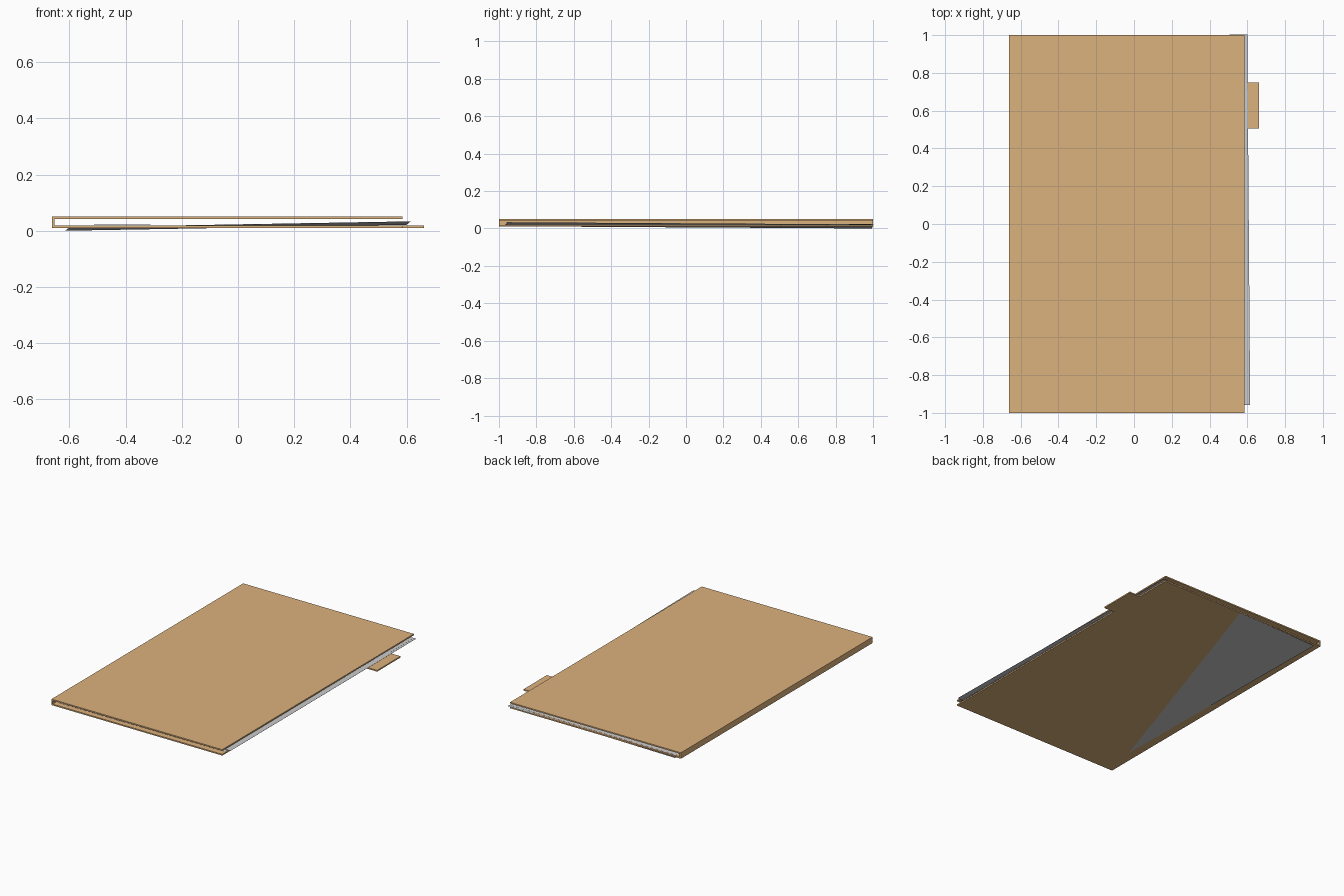
import bpy, bmesh, math
from mathutils import Matrix, Vector

if "Cube" in bpy.data.objects:
    bpy.data.objects.remove(bpy.data.objects["Cube"])

manila = bpy.data.materials.new("manila_card")
manila.diffuse_color = (0.716, 0.445, 0.205, 1)
manila.use_nodes = True
manila.node_tree.nodes["Principled BSDF"].inputs["Base Color"].default_value = manila.diffuse_color


def finish(name, bm, mat=None):
    bmesh.ops.recalc_face_normals(bm, faces=bm.faces)
    me = bpy.data.meshes.new(name)
    bm.to_mesh(me)
    bm.free()
    ob = bpy.data.objects.new(name, me)
    bpy.context.collection.objects.link(ob)
    if mat:
        me.materials.append(mat)
    return ob


def extrude_profile(name, pts, y0, y1, mat):
    """Extrude an (x, z) outline along y."""
    bm = bmesh.new()
    face = bm.faces.new([bm.verts.new((x, y0, z)) for x, z in pts])
    ext = bmesh.ops.extrude_face_region(bm, geom=[face])
    verts = [v for v in ext["geom"] if isinstance(v, bmesh.types.BMVert)]
    bmesh.ops.translate(bm, verts=verts, vec=(0, y1 - y0, 0))
    return finish(name, bm, mat)


def sheet(name, centre, size, turn, slope_x, slope_y, thick=0.0006):
    """Thin loose page, turned about z and leaning by the given slopes."""
    bm = bmesh.new()
    bmesh.ops.create_cube(bm, size=1)
    bmesh.ops.scale(bm, verts=bm.verts, vec=(*size, thick))
    bmesh.ops.rotate(bm, verts=bm.verts, matrix=Matrix.Rotation(turn, 3, 'Z'))
    for v in bm.verts:
        v.co.z += slope_x * v.co.x + slope_y * v.co.y
        v.co += Vector(centre)
    return finish(name, bm)


# folded cover: bottom flap, spine and top flap in one C-shaped outline
L, R, T = -0.6625, 0.585, 0.0085
Z0, Z1 = 0.0105, 0.05
extrude_profile("folder_cover", [
    (R, Z0), (L, Z0), (L, Z1), (R, Z1),
    (R, Z1 - T), (L + T, Z1 - T), (L + T, Z0 + T), (R, Z0 + T)], -1, 1, manila)

# index tab on the bottom flap
extrude_profile("index_tab", [
    (R, Z0), (0.6625, Z0), (0.6625, Z0 + T), (R, Z0 + T)], 0.505, 0.75, manila)

# loose pages
sheet("leaning_page", (0.0, 0.018, 0.0168), (1.215, 1.96),
      math.radians(0.44), 0.0175, -0.0058)
sheet("flat_page", (-0.022, 0.012, 0.0225), (1.215, 1.96),
      math.radians(-0.15), 0.003, 0.0)
